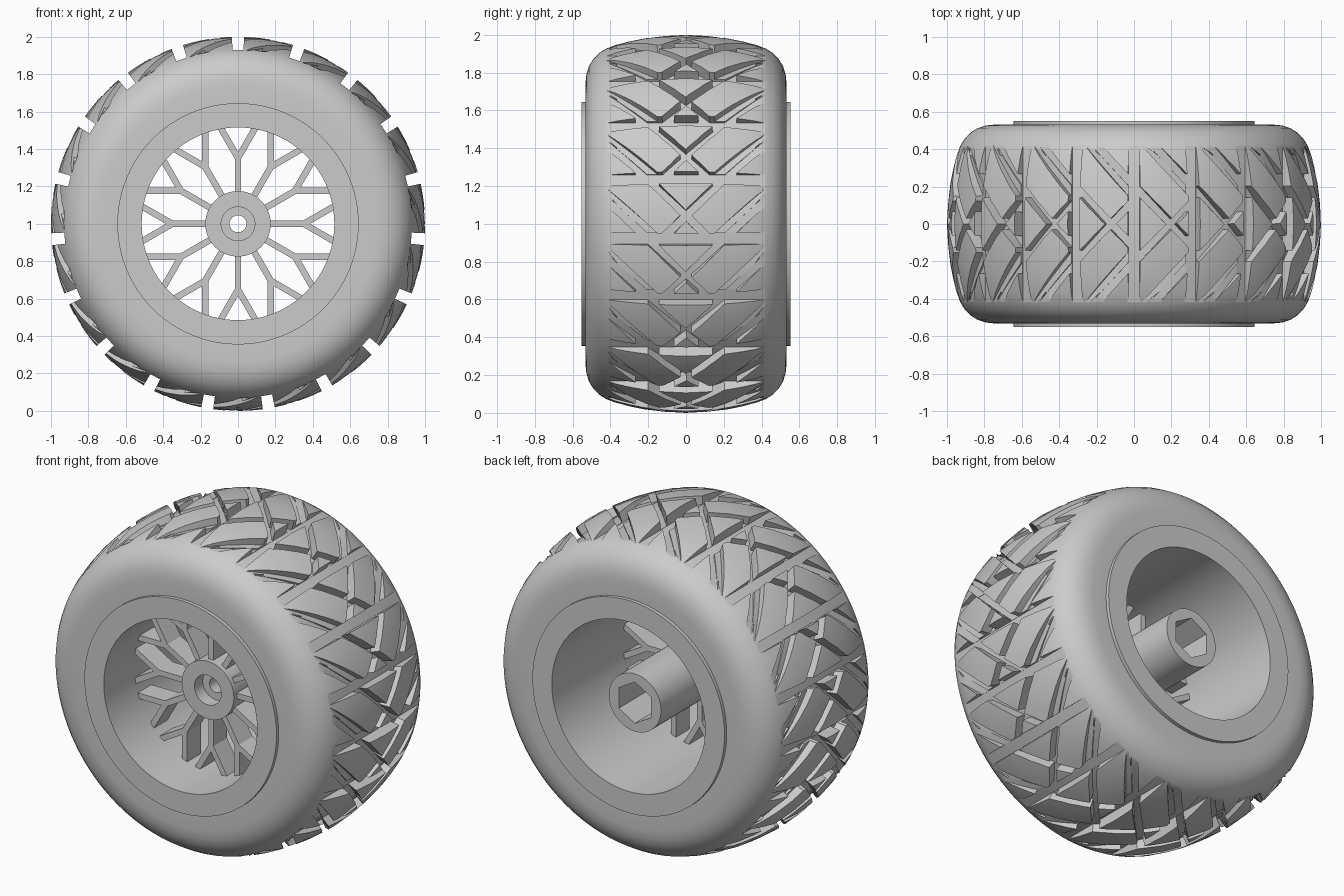
import bpy, bmesh
from math import sin, cos, pi, radians

if "Cube" in bpy.data.objects:
    bpy.data.objects.remove(bpy.data.objects["Cube"])

N = 19                    # tread repeats around the tyre
STEP = 2 * pi / N


def polar(r, t, y):
    """Point on the wheel: angle t runs clockwise from the top, axle along y."""
    return (r * sin(t), y, 1 + r * cos(t))


def finish(bm, name):
    bmesh.ops.recalc_face_normals(bm, faces=bm.faces)
    me = bpy.data.meshes.new(name)
    bm.to_mesh(me)
    bm.free()
    ob = bpy.data.objects.new(name, me)
    bpy.context.collection.objects.link(ob)
    return ob


def lathe(name, loop, segs):
    """Revolve a closed (radius, y) loop around the axle."""
    bm = bmesh.new()
    rings = [[bm.verts.new(polar(r, 2 * pi * i / segs, y)) for r, y in loop]
             for i in range(segs)]
    n = len(loop)
    for i in range(segs):
        a, b = rings[i], rings[(i + 1) % segs]
        for j in range(n):
            k = (j + 1) % n
            bm.faces.new((a[j], a[k], b[k], b[j]))
    return finish(bm, name)


def skin(bm, sections):
    """Closed solid through a row of equal cross-sections."""
    rows = [[bm.verts.new(p) for p in s] for s in sections]
    n = len(rows[0])
    for a, b in zip(rows, rows[1:]):
        for j in range(n):
            k = (j + 1) % n
            bm.faces.new((a[j], a[k], b[k], b[j]))
    bm.faces.new(rows[0])
    bm.faces.new(rows[-1])


def strip(bm, t, start, end, n=8):
    """Groove cutter bent around the tyre; ends are (arc, y, y-width, floor radius)."""
    secs = []
    for i in range(n + 1):
        f = i / n
        a, y, w, r = [p + (q - p) * f for p, q in zip(start, end)]
        secs.append([polar(r, t + a, y - w / 2), polar(r, t + a, y + w / 2),
                     polar(1.1, t + a, y + w / 2), polar(1.1, t + a, y - w / 2)])
    skin(bm, secs)


def cut(ob, cutter):
    m = ob.modifiers.new("cut", 'BOOLEAN')
    m.operation, m.solver, m.object = 'DIFFERENCE', 'EXACT', cutter
    dg = bpy.context.evaluated_depsgraph_get()
    me = bpy.data.meshes.new_from_object(ob.evaluated_get(dg))
    ob.modifiers.clear()
    ob.data = me
    bpy.data.objects.remove(cutter)


def smooth(ob, deg=25):
    bpy.ops.object.select_all(action='DESELECT')
    ob.select_set(True)
    bpy.context.view_layer.objects.active = ob
    bpy.ops.object.shade_smooth_by_angle(angle=radians(deg))


# Tyre body
half = [(.625, .53), (.74, .532), (.79, .527), (.835, .513), (.872, .49), (.903, .46),
        (.928, .42), (.947, .37), (.965, .30), (.981, .22), (.994, .11)]
tyre = lathe("tyre", half + [(1.0, 0)] + [(r, -y) for r, y in reversed(half)], N * 8)

# Cross grooves
bm = bmesh.new()
for i in range(N):
    t = i * STEP
    strip(bm, t, (-.032, 0, 1.2, .93), (.032, 0, 1.2, .93), 1)
cut(tyre, finish(bm, "cross_cutter"))

# Diagonal grooves, crossing as an X on the centre line
for s in (1, -1):
    bm = bmesh.new()
    for i in range(N):
        strip(bm, i * STEP + radians(11.7),
              (-.45, s * .45, .06, .932), (.125, s * -.125, .06, .932))
    cut(tyre, finish(bm, "diagonal_cutter"))

# Leaf-shaped pockets beside the diagonals
bm = bmesh.new()
for i in range(N):
    for s in (1, -1):
        strip(bm, i * STEP, (-.29, s * .43, .01, .928), (-.012, s * .185, .11, .945))
cut(tyre, finish(bm, "leaf_cutter"))
smooth(tyre)

# Rim barrel
rim = lathe("rim", [(.515, -.552), (.645, -.552), (.645, .552), (.515, .552)], 96)
smooth(rim)

# Hub with front recess, axle hole and hexagonal rear socket
hub = lathe("hub", [(.045, -.21), (.09, -.21), (.09, -.29), (.175, -.29),
                    (.175, .49), (.045, .49)], 64)
bm = bmesh.new()
skin(bm, [[polar(.125, k * pi / 3, y) for k in range(6)] for y in (.2, .7)])
cut(hub, finish(bm, "hex_cutter"))
smooth(hub)


# Twelve forked spokes
def bar(bm, p, ang, length, w=.034, y0=-.26, y1=-.13):
    dx, dz = sin(ang), cos(ang)
    secs = []
    for d in (0, length):
        x, z = p[0] + dx * d, p[1] + dz * d
        ox, oz = dz * w / 2, -dx * w / 2
        secs.append([(x + ox, y0, z + oz), (x - ox, y0, z - oz),
                     (x - ox, y1, z - oz), (x + ox, y1, z + oz)])
    skin(bm, secs)


bm = bmesh.new()
for i in range(12):
    a = i * pi / 6
    bar(bm, (.16 * sin(a), 1 + .16 * cos(a)), a, .205)
    for s in (1, -1):
        bar(bm, (.352 * sin(a), 1 + .352 * cos(a)), a + s * pi / 6, .195)
finish(bm, "spokes")
